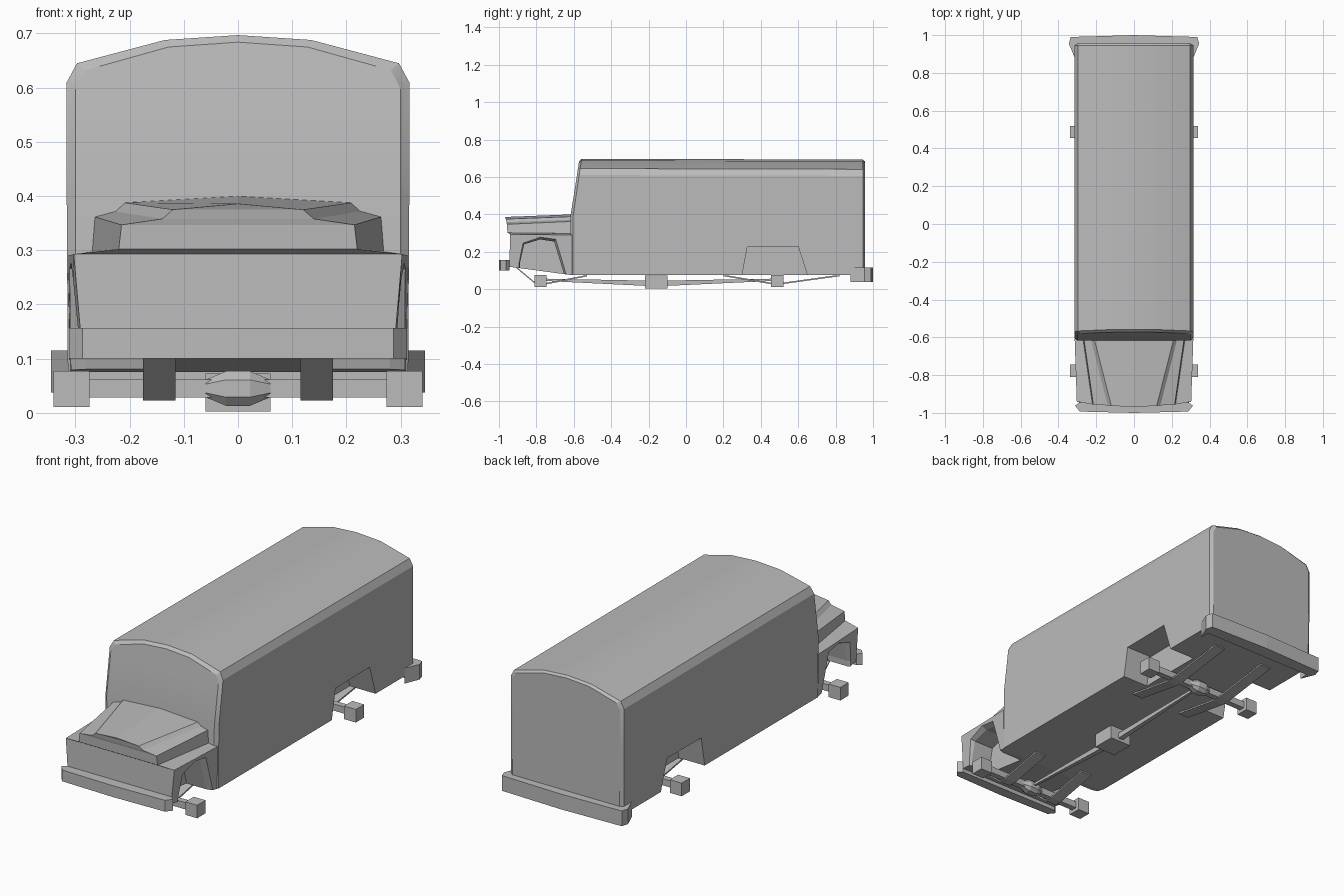
import bpy, bmesh, math
from mathutils import Vector

cube = bpy.data.objects.get("Cube")
if cube:
    bpy.data.objects.remove(cube, do_unlink=True)

grey = bpy.data.materials.new("plain grey")
grey.use_nodes = True
COLOUR = (0.5, 0.5, 0.5, 1)
grey.diffuse_color = COLOUR
grey.node_tree.nodes["Principled BSDF"].inputs["Base Color"].default_value = COLOUR


def finish(name, bm, smooth=False):
    bmesh.ops.recalc_face_normals(bm, faces=bm.faces)
    mesh = bpy.data.meshes.new(name)
    bm.to_mesh(mesh)
    bm.free()
    mesh.materials.append(grey)
    ob = bpy.data.objects.new(name, mesh)
    bpy.context.collection.objects.link(ob)
    if smooth:
        smooth_by_angle(ob)
    return ob


def smooth_by_angle(ob):
    bpy.ops.object.select_all(action="DESELECT")
    ob.select_set(True)
    bpy.context.view_layer.objects.active = ob
    bpy.ops.object.shade_smooth_by_angle(angle=math.radians(25))


def loft(name, rings, strip_caps=False):
    """Skin closed rings; strip_caps fills mirrored rings left to right."""
    bm = bmesh.new()
    rows = [[bm.verts.new(p) for p in ring] for ring in rings]
    n = len(rows[0])
    for a, b in zip(rows, rows[1:]):
        for i in range(n):
            j = (i + 1) % n
            bm.faces.new((a[i], a[j], b[j], b[i]))
    for row in (rows[0], rows[-1]):
        if strip_caps:
            for i in range(n // 2):
                quad = [row[i], row[i + 1], row[n - 2 - i], row[n - 1 - i]]
                bm.faces.new(list(dict.fromkeys(quad)))
        else:
            bm.faces.new(row)
    return finish(name, bm)


def mirrored(half):
    """Complete a half section whose last point lies on the centre line."""
    return half + [(-p[0], *p[1:]) for p in reversed(half[:-1])]


def box(name, centre, size):
    bm = bmesh.new()
    bmesh.ops.create_cube(bm, size=1)
    for v in bm.verts:
        v.co = Vector(centre) + v.co * Vector(size)
    return finish(name, bm)


def cut(target, cutter):
    mod = target.modifiers.new("wheel arch", "BOOLEAN")
    mod.operation = "DIFFERENCE"
    mod.solver = "EXACT"
    mod.object = cutter
    bpy.context.view_layer.objects.active = target
    bpy.ops.object.modifier_apply(modifier=mod.name)
    bpy.data.objects.remove(cutter, do_unlink=True)


# Passenger body with raked windscreen and arched roof
section = [(0.314, 0.075), (0.316, 0.39), (0.316, 0.61), (0.297, 0.645),
           (0.135, 0.688), (0, 0.697)]


def windscreen_y(z):
    return -0.618 + 0.15 * max(0, z - 0.39)


def inset(p):
    return (p[0] * 0.95, p[1] - 0.013 * (p[1] > 0.5))


front_face = [(inset(p)[0], windscreen_y(p[1]), inset(p)[1]) for p in section]
front_rim = [(x, windscreen_y(z) + 0.014, z) for x, z in section]
back_rim = [(x, 0.945, z - 0.004 * (z > 0.5)) for x, z in section]
back_face = [(inset(p)[0], 0.956, inset(p)[1]) for p in section]
body = loft("body", [mirrored(r) for r in (front_face, front_rim, back_rim, back_face)], True)

# Bonnet and wings, widening towards the windscreen
nose = [(0.288, -0.945, 0.12), (0.303, -0.94, 0.293), (0.22, -0.955, 0.302),
        (0.215, -0.957, 0.347), (0.14, -0.96, 0.358), (0.12, -0.963, 0.375),
        (0, -0.968, 0.386)]
cowl = [(0.31, -0.61, 0.075), (0.314, -0.61, 0.29), (0.27, -0.61, 0.298),
        (0.265, -0.61, 0.362), (0.228, -0.61, 0.372), (0.21, -0.61, 0.388),
        (0, -0.61, 0.4)]
bonnet = loft("bonnet", [mirrored(nose), mirrored(cowl)], True)

# Wheel arches: flared at the front, straight at the rear
front_outer = [(-0.912, 0.05), (-0.908, 0.14), (-0.88, 0.255), (-0.78, 0.288),
               (-0.69, 0.275), (-0.632, 0.075), (-0.625, 0.05)]
front_inner = [(-0.89, 0.05), (-0.888, 0.14), (-0.865, 0.24), (-0.78, 0.266),
               (-0.705, 0.255), (-0.65, 0.075), (-0.645, 0.05)]
rear_arch = [(0.293, 0.04), (0.328, 0.225), (0.6, 0.228), (0.66, 0.04)]
for s in (1, -1):
    cutter = loft("front_arch_cutter", [
        [(s * x, y, z) for y, z in prof]
        for x, prof in ((0.33, front_outer), (0.28, front_inner), (0.17, front_inner))])
    cut(bonnet, cutter)
    cutter = loft("rear_arch_cutter", [
        [(s * x, y, z) for y, z in rear_arch] for x in (0.4, 0.17)])
    cut(body, cutter)
smooth_by_angle(body)


# Bumpers, extruded plan outlines with angled ends
def bumper(name, half, z0, z1):
    plan = mirrored(half)
    loft(name, [[(x, y, z) for x, y in plan] for z in (z0, z1)])


bumper("front_bumper", [(0.29, -0.945), (0.312, -0.962), (0.287, -0.993), (0, -1)], 0.1, 0.157)
bumper("rear_bumper", [(0.31, 0.93), (0.314, 0.88), (0.345, 0.955), (0.335, 0.99), (0, 1)],
       0.038, 0.115)

# Axles with hubs and differentials
for name, y in (("front", -0.778), ("rear", 0.487)):
    box(name + "_axle", (0, y, 0.045), (0.6, 0.03, 0.034))
    for side, s in (("left", 1), ("right", -1)):
        box(f"{name}_{side}_hub", (s * 0.307, y, 0.044), (0.066, 0.066, 0.066))
    loft(name + "_differential", [
        [(x, y + r * dy, 0.045 + r * dz) for dy, dz in
         ((-1, -.5), (-.5, -1), (.5, -1), (1, -.5), (1, .5), (.5, 1), (-.5, 1), (-1, .5))]
        for x, r in ((-0.06, 0.016), (-0.022, 0.032), (0.022, 0.032), (0.06, 0.016))])

# Gearbox and drive shafts
box("gearbox", (0, -0.16, 0.038), (0.12, 0.12, 0.07))
for name, y0, y1 in (("front_shaft", -0.75, -0.22), ("rear_shaft", -0.1, 0.46)):
    ends = [(y0, 0.006 if y0 < -0.5 else 0.014), (y1, 0.014 if y0 < -0.5 else 0.006)]
    loft(name, [[(sx * r, y, (0.05 if r < 0.01 else 0.032) + sz * r)
                 for sx, sz in ((-1, -1), (1, -1), (1, 1), (-1, 1))] for y, r in ends])

# Leaf springs, thin bent plates
for name, path in (("front_spring", [(-0.93, 0.135), (-0.8, 0.027), (-0.76, 0.027), (-0.53, 0.072)]),
                   ("rear_spring", [(0.2, 0.073), (0.46, 0.03), (0.51, 0.03), (0.82, 0.073)])):
    for side, s in (("left", 1), ("right", -1)):
        loft(f"{side}_{name}", [
            [(s * 0.145 + dx, y, z + dz) for dx, dz in
             ((-0.03, -0.004), (0.03, -0.004), (0.03, 0.004), (-0.03, 0.004))]
            for y, z in path])
